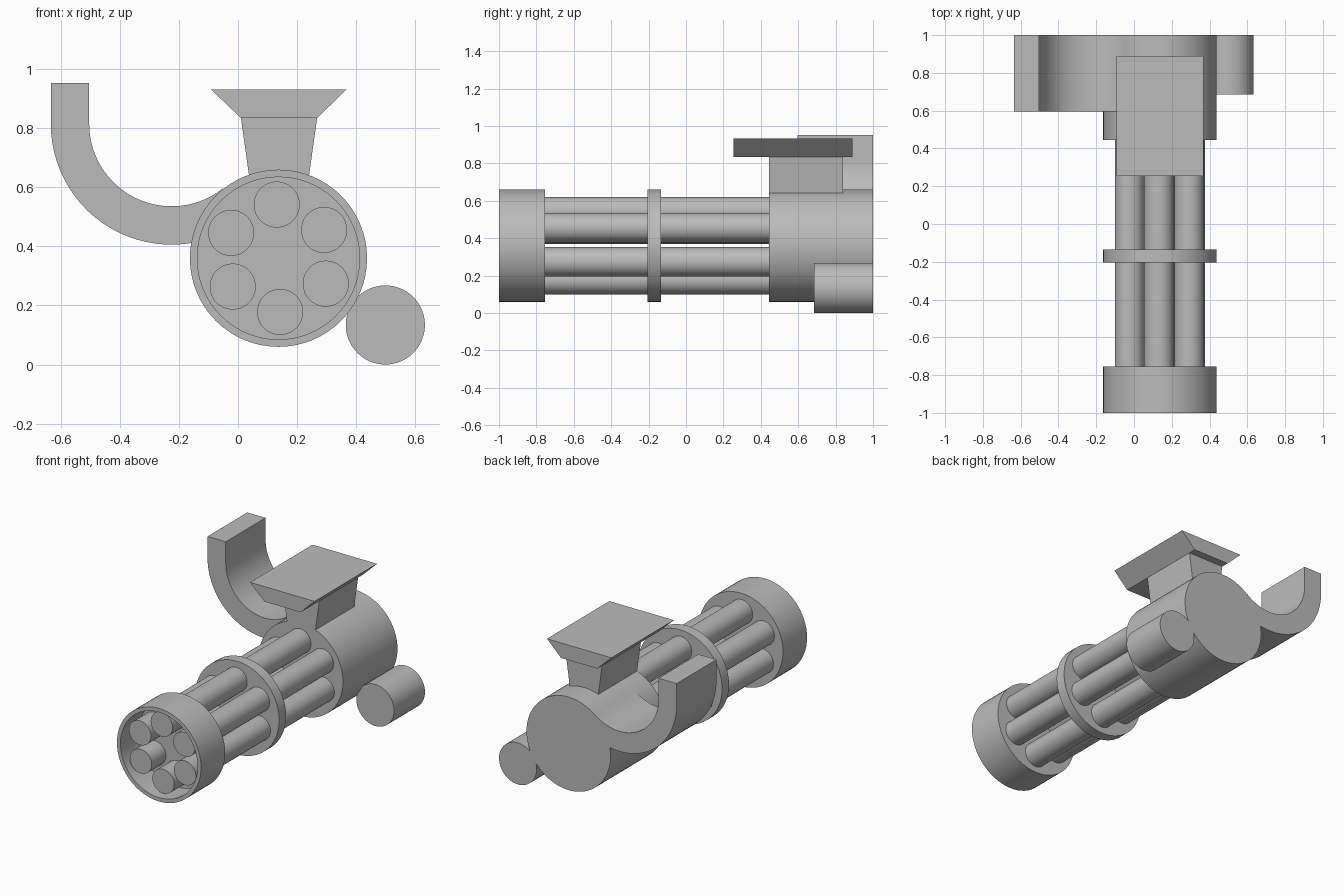
import bpy
import bmesh
from math import cos, sin, tau, radians
from mathutils import Vector, Matrix

cube = bpy.data.objects.get("Cube")
if cube:
    bpy.data.objects.remove(cube, do_unlink=True)

grey = bpy.data.materials.new("grey metal")
grey.use_nodes = True
grey.diffuse_color = (0.5, 0.5, 0.5, 1)
grey.node_tree.nodes["Principled BSDF"].inputs["Base Color"].default_value = (0.5, 0.5, 0.5, 1)

CENTRE = (0.137, 0.36)   # main axis, x and z
RADIUS = 0.30


def finish(name, bm, location=(0, 0, 0)):
    bmesh.ops.recalc_face_normals(bm, faces=bm.faces)
    mesh = bpy.data.meshes.new(name)
    bm.to_mesh(mesh)
    bm.free()
    mesh.materials.append(grey)
    obj = bpy.data.objects.new(name, mesh)
    obj.location = location
    bpy.context.collection.objects.link(obj)
    bpy.ops.object.select_all(action='DESELECT')
    obj.select_set(True)
    bpy.context.view_layer.objects.active = obj
    bpy.ops.object.shade_smooth_by_angle(angle=radians(30))
    return obj


def lathe(name, profile, centre, steps=64):
    """Spin a (radius, y) profile about an axis parallel to y."""
    bm = bmesh.new()
    verts = [bm.verts.new((r, y, 0)) for r, y in profile]
    edges = [bm.edges.new(pair) for pair in zip(verts, verts[1:])]
    bmesh.ops.spin(bm, geom=verts + edges, cent=(0, 0, 0), axis=(0, 1, 0),
                   angle=tau, steps=steps)
    bmesh.ops.remove_doubles(bm, verts=bm.verts, dist=0.0001)
    return finish(name, bm, (centre[0], 0, centre[1]))


def cylinder(name, centre, radius, y0, y1, steps=64):
    return lathe(name, [(0, y0), (radius, y0), (radius, y1), (0, y1)], centre, steps)


def extrude(name, outline, y0, y1):
    """Extrude an (x, z) outline along y."""
    bm = bmesh.new()
    face = bm.faces.new([bm.verts.new((x, y0, z)) for x, z in outline])
    moved = bmesh.ops.extrude_face_region(bm, geom=[face])["geom"]
    bmesh.ops.translate(bm, vec=(0, y1 - y0, 0),
                        verts=[g for g in moved if isinstance(g, bmesh.types.BMVert)])
    # extruding keeps the first face, so the solid is closed
    return finish(name, bm)


def arc(centre, radius, start, end, count=28):
    angles = [radians(start + (end - start) * i / count) for i in range(count + 1)]
    return [(centre[0] + radius * cos(a), centre[1] + radius * sin(a)) for a in angles]


# Rear housing, middle disc and the hollow muzzle cup
cylinder("rear_housing", CENTRE, RADIUS, 0.445, 1.0)
cylinder("middle_disc", CENTRE, RADIUS, -0.205, -0.135)
lathe("muzzle_cup", [(0, -0.82), (0.275, -0.82), (0.275, -1), (RADIUS, -1),
                     (RADIUS, -0.755), (0, -0.755)], CENTRE)

# Six barrels around the axis
for i in range(6):
    a = radians(31.8 + 60 * i)
    spot = (CENTRE[0] + 0.182 * cos(a), CENTRE[1] + 0.182 * sin(a))
    cylinder(f"barrel_{i + 1}", spot, 0.078, -0.965, 0.46, 40)

# Small drum beside the housing
cylinder("side_drum", (0.499, 0.134), 0.134, 0.685, 1.0)

# Tapered neck and flared top plate
extrude("top_neck", [(0.05, 0.55), (0.228, 0.55), (0.268, 0.835), (0.01, 0.835)], 0.445, 0.84)
extrude("top_plate", [(0.01, 0.835), (0.268, 0.835), (0.368, 0.932), (-0.092, 0.932)], 0.255, 0.89)

# Curved feed chute
bend = (-0.225, 0.815)
outer = arc(bend, 0.409, 180, 308.5)
inner = arc(bend, 0.279, 308.5, 180)
extrude("feed_chute", [(-0.634, 0.953)] + outer + inner + [(-0.504, 0.953)], 0.595, 1.0)
